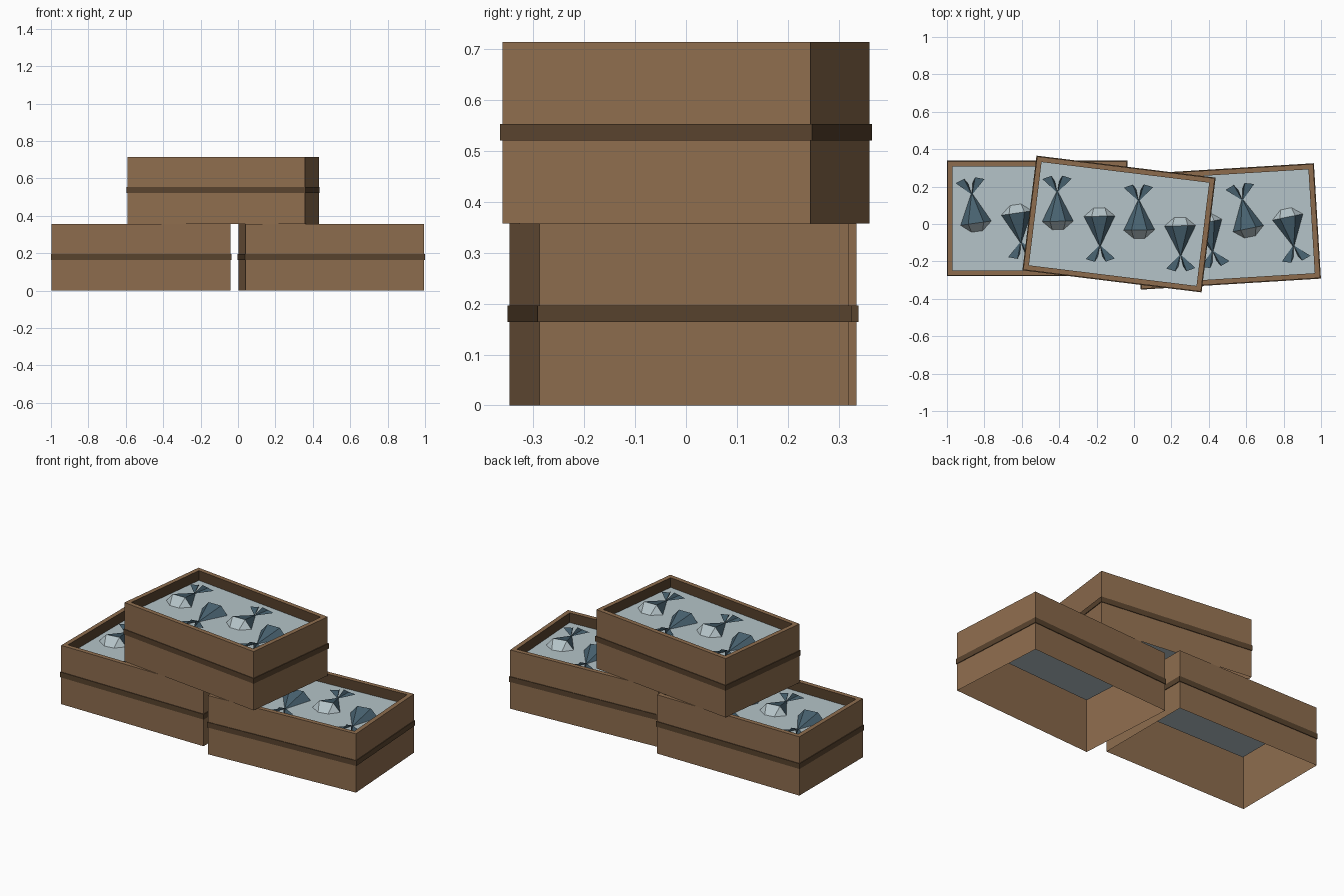
import bpy, math
from mathutils import Matrix, Vector

if "Cube" in bpy.data.objects:
    bpy.data.objects.remove(bpy.data.objects["Cube"])

W, D, H = 0.957, 0.61, 0.357      # crate size
RIM, ICE = 0.027, 0.298           # rim width, height of the ice sheet


def material(name, rgb):
    m = bpy.data.materials.new(name)
    m.diffuse_color = (*rgb, 1)
    m.use_nodes = True
    m.node_tree.nodes["Principled BSDF"].inputs["Base Color"].default_value = m.diffuse_color
    return m


WOOD = material("wood brown", (0.27, 0.152, 0.076))
DARK = material("dark wood", (0.098, 0.056, 0.027))
PALE = material("pale ice blue", (0.46, 0.55, 0.58))
BLUE = material("slate blue", (0.066, 0.125, 0.165))


def make(name, verts, faces, mats, idx, matrix):
    me = bpy.data.meshes.new(name)
    me.from_pydata(verts, [], faces)
    for m in mats:
        me.materials.append(m)
    for p, i in zip(me.polygons, idx):
        p.material_index = i
    ob = bpy.data.objects.new(name, me)
    ob.matrix_world = matrix
    bpy.context.collection.objects.link(ob)
    return ob


def rect(w, d, z):
    return [(sx * w / 2, sy * d / 2, z) for sx, sy in ((-1, -1), (1, -1), (1, 1), (-1, 1))]


def loops(rings):
    """Join stacked four-point rings with quads."""
    verts = [v for r in rings for v in r]
    faces = [(4 * k + i, 4 * k + (i + 1) % 4, 4 * k + 4 + (i + 1) % 4, 4 * k + 4 + i)
             for k in range(len(rings) - 1) for i in range(4)]
    return verts, faces


def fish(name, matrix):
    # head points to +Y, pinch of the tail at the origin
    r, length, h = 0.083, 0.165, 0.05
    ring = [(-r, length, 0.001), (-r / 2, length, h), (r / 2, length, h), (r, length, 0.001)]
    verts = [(0, 0, 0.004)] + ring + [(-0.03, length + 0.045, 0.001), (0.03, length + 0.045, 0.001)]
    faces = [(0, 2, 1), (0, 3, 2), (0, 4, 3),              # dark rear body
             (1, 2, 5), (2, 3, 6, 5), (3, 4, 6)]           # pale head
    idx = [0, 0, 0, 1, 1, 1]
    # tail fan: two wide lobes and two upright inner blades
    for s in (-1, 1):
        n = len(verts)
        verts += [(0, 0.012, 0.004), (s * 0.078, -0.062, 0.012), (s * 0.03, -0.078, 0.012),
                  (s * 0.012, -0.05, 0.035)]
        faces += [(n, n + 1, n + 2), (n, n + 2, n + 3)]
        idx += [0, 0]
    make(name, verts, faces, [BLUE, PALE], idx, matrix)


def crate(label, x, y, z, deg):
    base = Matrix.Translation((x, y, z)) @ Matrix.Rotation(math.radians(deg), 4, 'Z')
    # open-bottomed shell: outer wall, rim, inner lip
    wi, di = W - 2 * RIM, D - 2 * RIM
    verts, faces = loops([rect(W, D, 0), rect(W, D, H), rect(wi, di, H), rect(wi, di, ICE)])
    make(label + "_crate", verts, faces, [WOOD, DARK], [0] * 8 + [1] * 4, base)
    # ice sheet
    make(label + "_ice", rect(wi, di, ICE), [(0, 1, 2, 3)], [PALE], [0], base)
    # dark band round the middle
    e = 0.008
    verts, faces = loops([rect(W, D, 0.164), rect(W + e, D + e, 0.164),
                          rect(W + e, D + e, 0.196), rect(W, D, 0.196)])
    make(label + "_band", verts, faces, [DARK], [0] * len(faces), base)
    # four fish, alternating head to tail
    for i, (u, v) in enumerate(((-0.35, 0.138), (-0.086, -0.135), (0.088, 0.145), (0.348, -0.133))):
        turn = 8 + (180 if v > 0 else 0)
        fish(f"{label}_fish_{i + 1}", base @ Matrix.Translation((u, v, ICE))
             @ Matrix.Rotation(math.radians(turn), 4, 'Z'))


crate("left", -0.518, 0.03, 0, 0)
crate("right", 0.499, -0.013, 0, 3.5)
crate("top", -0.08, 0, H, -7)
